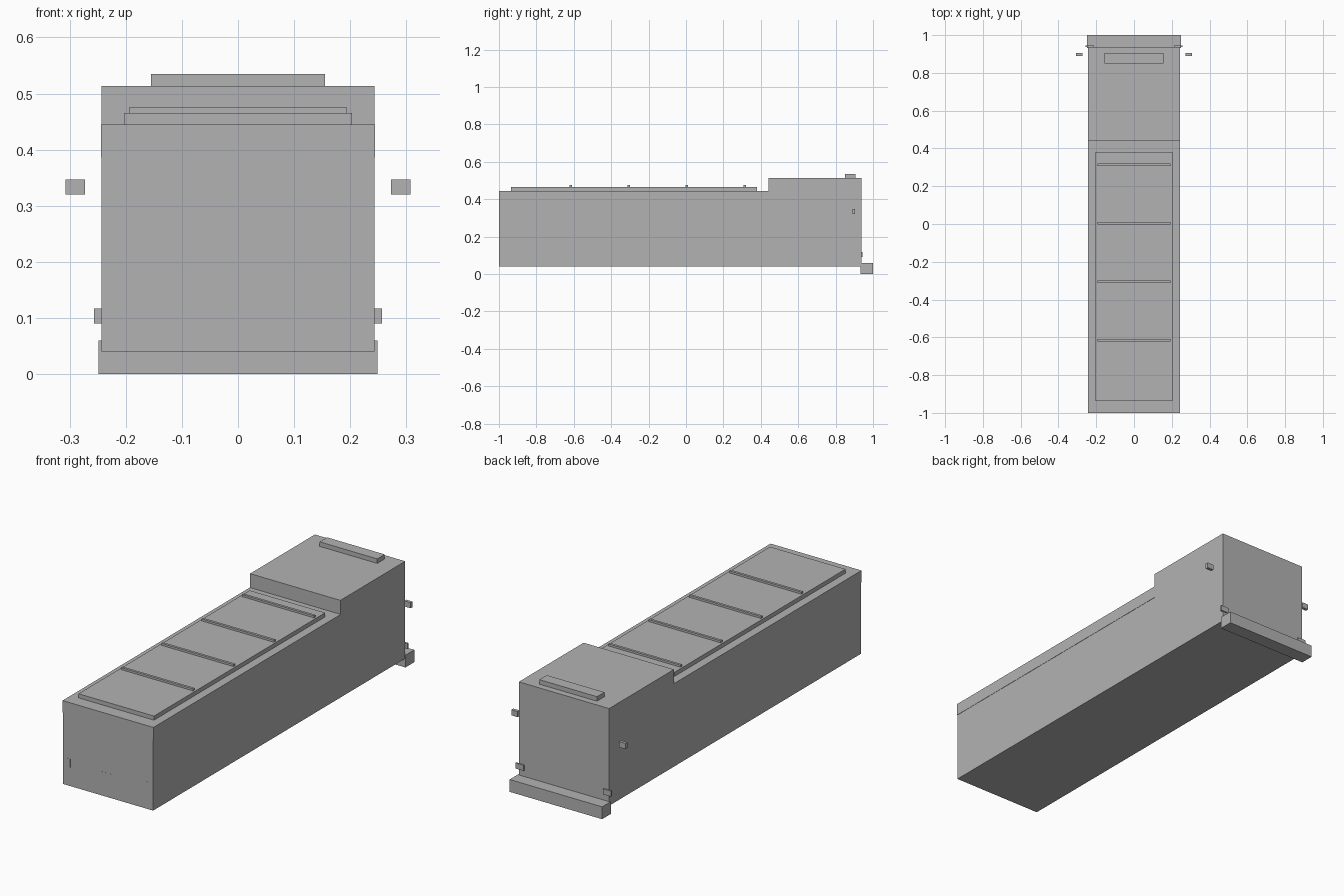
import bpy
import bmesh

if "Cube" in bpy.data.objects:
    bpy.data.objects.remove(bpy.data.objects["Cube"])

grey = bpy.data.materials.new("plain grey")
grey.diffuse_color = (0.45, 0.45, 0.45, 1)
grey.use_nodes = True
grey.node_tree.nodes["Principled BSDF"].inputs["Base Color"].default_value = grey.diffuse_color


def finish(name, bm):
    bmesh.ops.recalc_face_normals(bm, faces=bm.faces)
    mesh = bpy.data.meshes.new(name)
    bm.to_mesh(mesh)
    bm.free()
    mesh.materials.append(grey)
    obj = bpy.data.objects.new(name, mesh)
    bpy.context.collection.objects.link(obj)
    return obj


def box(name, x, y, z):
    """Box between the (low, high) limits on each axis."""
    bm = bmesh.new()
    bmesh.ops.create_cube(bm, size=1)
    for v in bm.verts:
        v.co = [lim[0] if c < 0 else lim[1] for c, lim in zip(v.co, (x, y, z))]
    return finish(name, bm)


def pair(name, x, y, z):
    """The same box on both sides of the vehicle."""
    box(name + "_right", x, y, z)
    box(name + "_left", (-x[1], -x[0]), y, z)


# Body: stepped side profile extruded across the width
W = 0.243
profile = [(-0.9995, 0.04), (0.938, 0.04), (0.938, 0.513),
           (0.44, 0.513), (0.44, 0.445), (-0.9995, 0.445)]
bm = bmesh.new()
face = bm.faces.new([bm.verts.new((-W, y, z)) for y, z in profile])
ext = bmesh.ops.extrude_face_region(bm, geom=[face])
bmesh.ops.translate(bm, vec=(2 * W, 0, 0),
                    verts=[g for g in ext["geom"] if isinstance(g, bmesh.types.BMVert)])
finish("body", bm)

# Thin upper rails along the load bed
pair("side_rail", (0.235, 0.2445), (-0.9995, 0.44), (0.386, 0.445))

# Bed cover and its cross ribs
box("bed_cover", (-0.203, 0.203), (-0.936, 0.38), (0.44, 0.465))
for i in range(4):
    y = 0.314 - 0.31 * i
    box(f"cover_rib_{i + 1}", (-0.194, 0.194), (y - 0.006, y + 0.006), (0.46, 0.475))

# Roof light bar, bumper, mirrors and lamps at the cab end
box("roof_light_bar", (-0.155, 0.155), (0.849, 0.906), (0.508, 0.535))
box("bumper", (-0.249, 0.249), (0.932, 1.0), (0.0, 0.06))
pair("mirror", (0.273, 0.307), (0.889, 0.904), (0.32, 0.347))
pair("headlight", (0.213, 0.257), (0.936, 0.944), (0.09, 0.117))

# Tail lamps and number plate at the load end
pair("tail_lamp", (0.203, 0.238), (-0.9999, -0.994), (0.13, 0.172))
box("number_plate", (-0.031, 0.031), (-1.0, -0.996), (0.126, 0.156))
